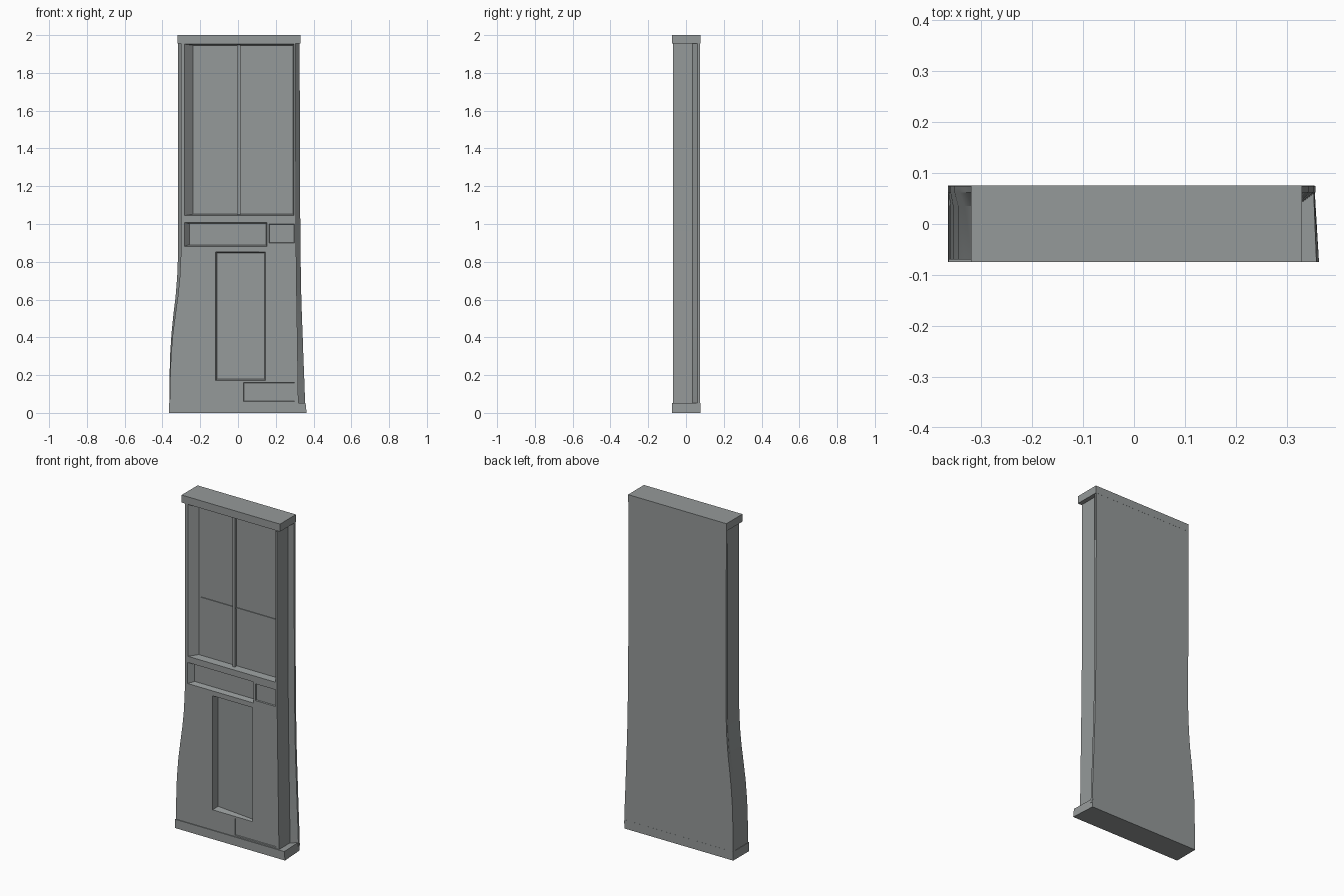
import bpy, bmesh

if "Cube" in bpy.data.objects:
    bpy.data.objects.remove(bpy.data.objects["Cube"])

grey = bpy.data.materials.new("weathered_grey")
grey.diffuse_color = (0.30, 0.32, 0.32, 1)
grey.use_nodes = True
grey.node_tree.nodes["Principled BSDF"].inputs["Base Color"].default_value = grey.diffuse_color


def loft(name, rings):
    """Solid through matching rings of (x, y, z) points, front to back."""
    bm = bmesh.new()
    vs = [[bm.verts.new(p) for p in r] for r in rings]
    n = len(rings[0])
    bm.faces.new(vs[0])
    bm.faces.new(list(reversed(vs[-1])))
    for a, b in zip(vs, vs[1:]):
        for i in range(n):
            j = (i + 1) % n
            bm.faces.new((a[i], b[i], b[j], a[j]))
    bmesh.ops.recalc_face_normals(bm, faces=bm.faces)
    me = bpy.data.meshes.new(name)
    bm.to_mesh(me)
    bm.free()
    me.materials.append(grey)
    ob = bpy.data.objects.new(name, me)
    bpy.context.collection.objects.link(ob)
    return ob


def rect(x0, x1, z0, z1, y):
    return [(x0, y, z0), (x1, y, z0), (x1, y, z1), (x0, y, z1)]


def box(name, x0, x1, y0, y1, z0, z1):
    return loft(name, [rect(x0, x1, z0, z1, y0), rect(x0, x1, z0, z1, y1)])


def outline(left, right, y):
    """Closed outline from two side curves given as (x, z), bottom to top."""
    return [(x, y, z) for x, z in right] + [(x, y, z) for x, z in reversed(left)]


# side curves: outer flange and the slimmer front body
zs = [0.03, 0.15, 0.3, 0.42, 0.52, 0.62, 0.72, 0.85, 1.1, 1.97]
left_out = list(zip([-.364, -.363, -.360, -.352, -.342, -.330, -.322, -.317, -.317, -.319], zs))
left_in = list(zip([-.362, -.360, -.355, -.345, -.332, -.318, -.308, -.302, -.302, -.302], zs))
right_out = list(zip([.356, .352, .346, .342, .338, .335, .333, .331, .329, .326], zs))
right_in = list(zip([.320, .318, .316, .314, .313, .311, .310, .308, .306, .305], zs))

body = loft("door_body", [outline(left_in, right_in, -0.070),
                          outline(left_in, right_in, 0.035),
                          outline(left_out, right_out, 0.062),
                          outline(left_out, right_out, 0.075)])

# top cap and flared base
box("top_cap", -0.32, 0.33, -0.075, 0.0755, 1.955, 2.0)
loft("base_rail", [outline([(-.365, 0), (-.364, .052)], [(.363, 0), (.358, .052)], -0.075),
                   outline([(-.365, 0), (-.364, .052)], [(.354, 0), (.352, .052)], 0.0755)])


def recess(name, front, floor, depths):
    """Cut a pocket: front and floor are x0, x1, z0, z1; depths at left and right."""
    back = rect(*floor, 0)
    back = [(x, -0.07 + depths[0 if i in (0, 3) else 1], z) for i, (x, y, z) in enumerate(back)]
    c = loft(name, [rect(*front, -0.1), rect(*front, -0.07), back])
    m = body.modifiers.new(name, 'BOOLEAN')
    m.operation, m.solver, m.object = 'DIFFERENCE', 'EXACT', c
    c.hide_render = True
    c.hide_set(True)
    return c


cutters = [
    # window opening with a splayed left jamb
    recess("window_cutter", (-.282, .296, 1.045, 1.952), (-.238, .290, 1.052, 1.946), (.04, .04)),
    # letter slot and shallow plate beside it
    recess("slot_cutter", (-.284, .153, .882, 1.008), (-.258, .149, .890, 1.002), (.03, .03)),
    recess("plate_cutter", (.165, .298, .90, 1.0), (.167, .296, .902, .998), (.008, .008)),
    # lower panel, deepest on the left
    recess("panel_cutter", (-.118, .145, .172, .853), (-.110, .140, .180, .846), (.04, .012)),
    # shallow patch at the foot
    recess("patch_cutter", (.03, .300, .060, .160), (.031, .298, .062, .158), (.004, .004)),
]

# apply the cuts, then drop the cutters
bpy.context.view_layer.update()
dg = bpy.context.evaluated_depsgraph_get()
cut_mesh = bpy.data.meshes.new_from_object(body.evaluated_get(dg))
body.modifiers.clear()
body.data = cut_mesh
for c in cutters:
    bpy.data.objects.remove(c)

# glazing bars
box("vertical_bar", -0.006, 0.012, -0.045, -0.025, 1.045, 1.957)
box("horizontal_bar", -0.22, 0.292, -0.035, -0.025, 1.393, 1.401)

# smooth shading on the curved sides, sharp edges kept
bpy.ops.object.select_all(action='DESELECT')
body.select_set(True)
bpy.context.view_layer.objects.active = body
bpy.ops.object.shade_smooth_by_angle(angle=0.35)
